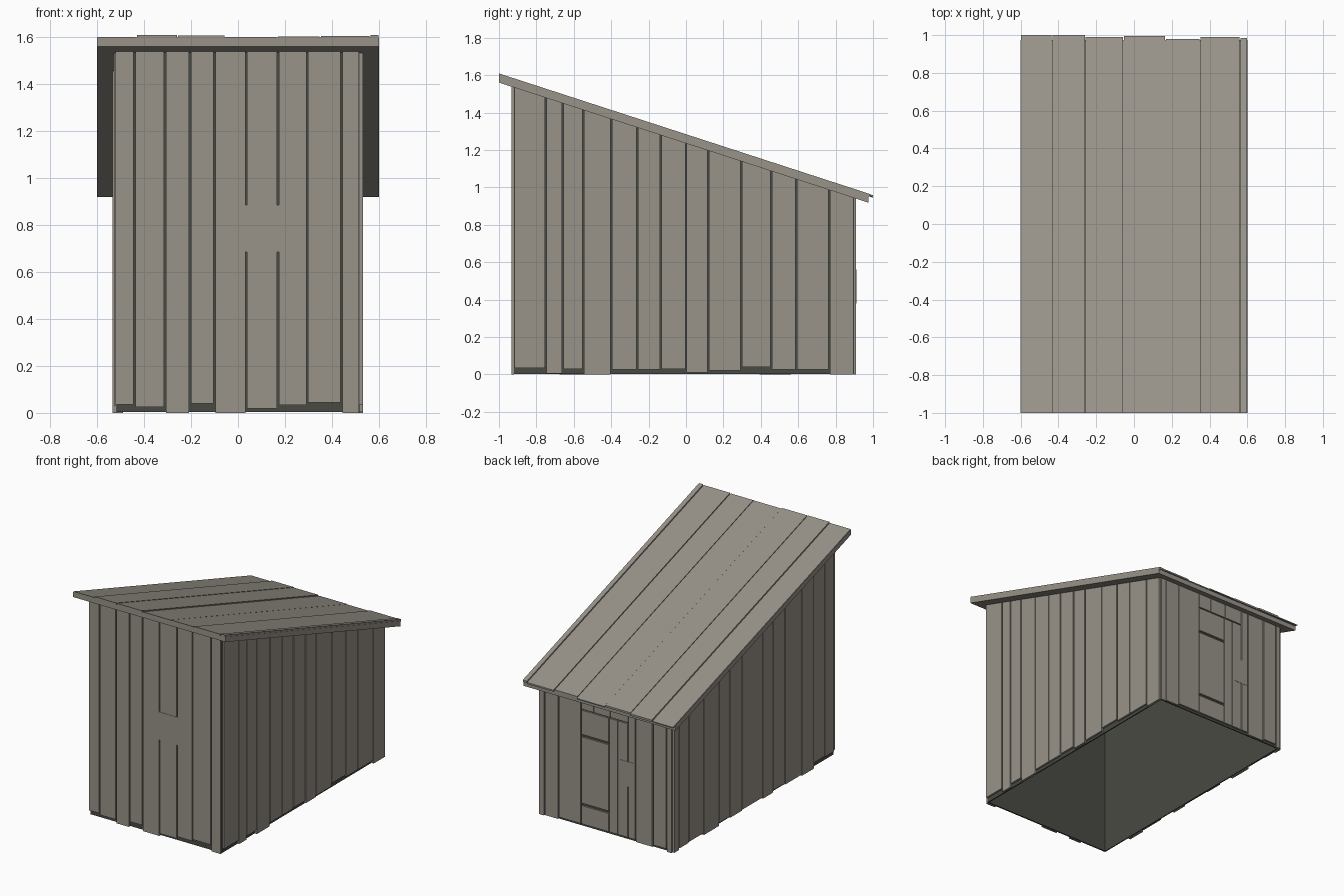
import bpy, bmesh

cube = bpy.data.objects.get("Cube")
if cube:
    bpy.data.objects.remove(cube, do_unlink=True)


def material(name, rgb):
    m = bpy.data.materials.new(name)
    m.use_nodes = True
    m.diffuse_color = (*rgb, 1)
    bsdf = m.node_tree.nodes["Principled BSDF"]
    bsdf.inputs["Base Color"].default_value = (*rgb, 1)
    bsdf.inputs["Roughness"].default_value = 0.9
    return m


WOOD = material("weathered wood", (0.315, 0.292, 0.253))
DARK = material("dark lining", (0.068, 0.068, 0.057))

SLOPE = 0.325


def roof_under(y):
    return 1.56 - SLOPE * (y + 1)


def add_prism(bm, x, y, low, high):
    """Six-sided block whose bottom and top heights are functions of y."""
    ring = [(x[0], y[0]), (x[1], y[0]), (x[1], y[1]), (x[0], y[1])]
    bot = [bm.verts.new((a, b, low(b))) for a, b in ring]
    top = [bm.verts.new((a, b, high(b))) for a, b in ring]
    bm.faces.new(bot[::-1])
    bm.faces.new(top)
    for i in range(4):
        j = (i + 1) % 4
        bm.faces.new((bot[i], bot[j], top[j], top[i]))


def build(name, mat, blocks):
    bm = bmesh.new()
    for block in blocks:
        add_prism(bm, *block)
    mesh = bpy.data.meshes.new(name)
    bm.to_mesh(mesh)
    bm.free()
    mesh.materials.append(mat)
    ob = bpy.data.objects.new(name, mesh)
    bpy.context.collection.objects.link(ob)


def wall_block(x, y, z0, z1=9):
    return (x, y, lambda b: z0, lambda b: min(z1, roof_under(b) + 0.003))


def spans(edges, gap):
    return [(a + gap / 2, b - gap / 2) for a, b in zip(edges, edges[1:])]


GAP = 0.008

# Hollow dark lining, open at the bottom, showing through the gaps
build("wall_lining", DARK, [
    wall_block((-0.518, 0.518), (-0.92, -0.91), 0.003),
    wall_block((-0.518, 0.518), (0.89, 0.898), 0.003),
    wall_block((0.51, 0.518), (-0.91, 0.89), 0.003),
    wall_block((-0.518, -0.51), (-0.91, 0.89), 0.003)])

# Front wall
front_edges = [-0.525, -0.44, -0.31, -0.205, -0.1, 0.035, 0.17, 0.295, 0.44, 0.52]
front_feet = [0.035, 0.025, 0, 0.04, 0, 0.018, 0.033, 0.045, 0]
build("front_boards", WOOD, [wall_block(s, (-0.932, -0.919), z)
                             for s, z in zip(spans(front_edges, GAP), front_feet)])
build("front_patch", WOOD, [wall_block((0.03, 0.175), (-0.934, -0.93), 0.685, 0.885)])

# Side walls; the foremost left boards sit slightly deeper
right_edges = [-0.92, -0.75, -0.66, -0.55, -0.4, -0.26, -0.135, 0, 0.12,
               0.295, 0.455, 0.59, 0.765, 0.9]
right_feet = [0.035, 0.005, 0.03, 0, 0.025, 0.025, 0.03, 0.01, 0.02, 0.04,
              0.025, 0.025, 0]
left_edges = [-0.92, -0.81, -0.68, -0.54, -0.35, -0.22, -0.1, 0.13, 0.27,
              0.39, 0.565, 0.73, 0.84, 0.9]
left_feet = [0.03, 0.035, 0, 0.01, 0.02, 0.005, 0.015, 0.01, 0.02, 0,
             0.015, 0.01, 0]
build("right_boards", WOOD, [wall_block((0.517, 0.532), s, z)
                             for s, z in zip(spans(right_edges, GAP), right_feet)])
build("left_boards", WOOD, [wall_block((-0.527 if s[0] < -0.7 else -0.535, -0.517), s, z)
                            for s, z in zip(spans(left_edges, GAP), left_feet)])

# Back wall: boards beside the door, short ones above it
DOOR_R, DOOR_L, DOOR_TOP = -0.18, 0.19, 0.83
BACK = (0.897, 0.91)
left_of_door = spans([DOOR_L, 0.37, 0.48, 0.525], GAP)
right_of_door = spans([-0.525, -0.485, -0.375, -0.24, DOOR_R], GAP)
back_feet = [0.02, 0.005, 0, 0, 0.02, 0.005, 0.02]
build("back_boards", WOOD, [wall_block(s, BACK, z)
                            for s, z in zip(left_of_door + right_of_door, back_feet)])
build("door_header", WOOD, [wall_block(s, BACK, DOOR_TOP + GAP)
                            for s in spans([DOOR_R, -0.04, 0.09, DOOR_L], GAP / 2)])

# Door: narrow upright boards, and a wide leaf split by two open slots
narrow, middle, wide = spans([DOOR_R, -0.1, -0.03, DOOR_L], GAP * 0.7)
build("door_boards", WOOD, [wall_block(s, BACK, 0.02, DOOR_TOP) for s in (narrow, middle)])
build("door_leaf", WOOD, [wall_block(wide, BACK, low, high) for low, high in
                          ((0.02, 0.15), (0.168, 0.64), (0.658, DOOR_TOP))])
build("door_patch", WOOD, [wall_block((-0.225, -0.12), (0.908, 0.912), 0.38, 0.56)])

# Roof slab and the uneven boards lying on it
build("roof_slab", WOOD, [((-0.6, 0.6), (-1, 0.975), roof_under,
                           lambda b: roof_under(b) + 0.037)])
roof_edges = [-0.6, -0.433, -0.258, -0.055, 0.167, 0.35, 0.562, 0.6]
roof_ends = [1, 1, 0.99, 0.995, 0.98, 0.99, 0.985]
roof_lift = [0.041, 0.048, 0.047, 0.041, 0.042, 0.045, 0.049]
build("roof_boards", WOOD, [
    (s, (-1, end), lambda b: roof_under(b) + 0.034,
     lambda b, lift=lift: roof_under(b) + lift)
    for s, end, lift in zip(spans(roof_edges, 0.005), roof_ends, roof_lift)])
